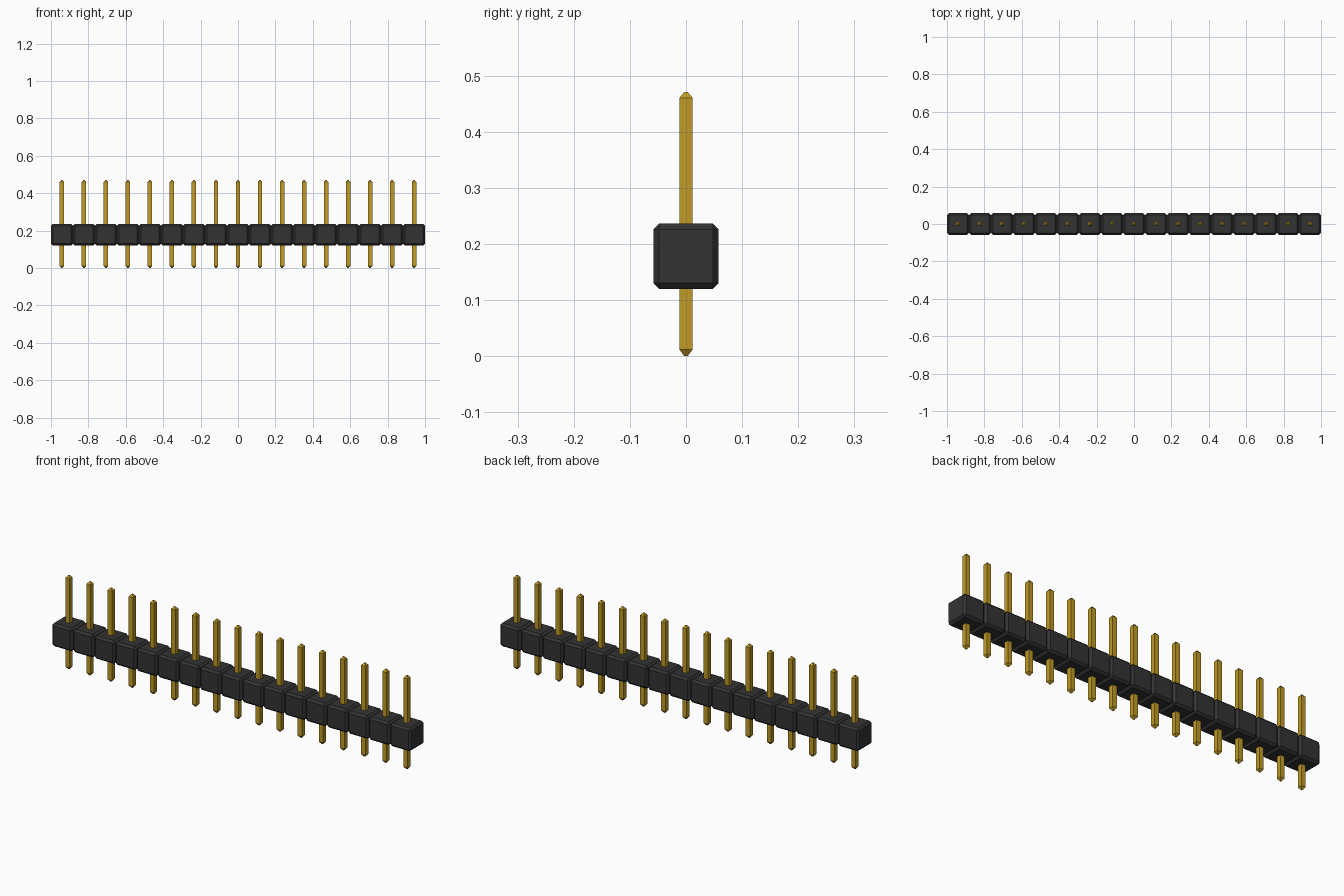
import bpy, bmesh

cube = bpy.data.objects.get("Cube")
if cube:
    bpy.data.objects.remove(cube, do_unlink=True)

COUNT = 17
PITCH = 2 / COUNT
BODY_Z = 0.178          # centre height of the housing
PIN = 0.012             # half width of a pin
TIP = 0.003             # half width of a pin tip
PIN_TOP = 0.471


def material(name, colour):
    m = bpy.data.materials.new(name)
    m.use_nodes = True
    m.diffuse_color = (*colour, 1)
    m.node_tree.nodes["Principled BSDF"].inputs["Base Color"].default_value = (*colour, 1)
    return m


def make_object(name, bm, mat, x):
    bmesh.ops.recalc_face_normals(bm, faces=bm.faces)
    mesh = bpy.data.meshes.new(name)
    bm.to_mesh(mesh)
    bm.free()
    mesh.materials.append(mat)
    obj = bpy.data.objects.new(name, mesh)
    obj.location.x = x
    bpy.context.collection.objects.link(obj)
    return obj


black = material("black_plastic", (0.033, 0.033, 0.033))
gold = material("gold_metal", (0.53, 0.33, 0.02))


def housing(i, x):
    # Cube with every edge chamfered
    bm = bmesh.new()
    bmesh.ops.create_cube(bm, size=PITCH - 0.001)
    bmesh.ops.translate(bm, verts=bm.verts, vec=(0, 0, BODY_Z))
    bmesh.ops.bevel(bm, geom=bm.edges[:], offset=0.0105, segments=1,
                    affect='EDGES', profile=0.5)
    make_object(f"housing_block_{i}", bm, black, x)


def pin(i, x):
    # Square pin with tapered ends, lofted through four square sections
    sections = [(0, TIP), (0.012, PIN), (PIN_TOP - 0.011, PIN), (PIN_TOP, TIP)]
    bm = bmesh.new()
    rings = [[bm.verts.new((sx * r, sy * r, z))
              for sx, sy in ((-1, -1), (1, -1), (1, 1), (-1, 1))]
             for z, r in sections]
    for low, high in zip(rings, rings[1:]):
        for k in range(4):
            n = (k + 1) % 4
            bm.faces.new((low[k], low[n], high[n], high[k]))
    bm.faces.new(rings[0])
    bm.faces.new(rings[-1])
    make_object(f"pin_{i}", bm, gold, x)


for i in range(COUNT):
    x = (i - (COUNT - 1) / 2) * PITCH
    housing(i + 1, x)
    pin(i + 1, x)
